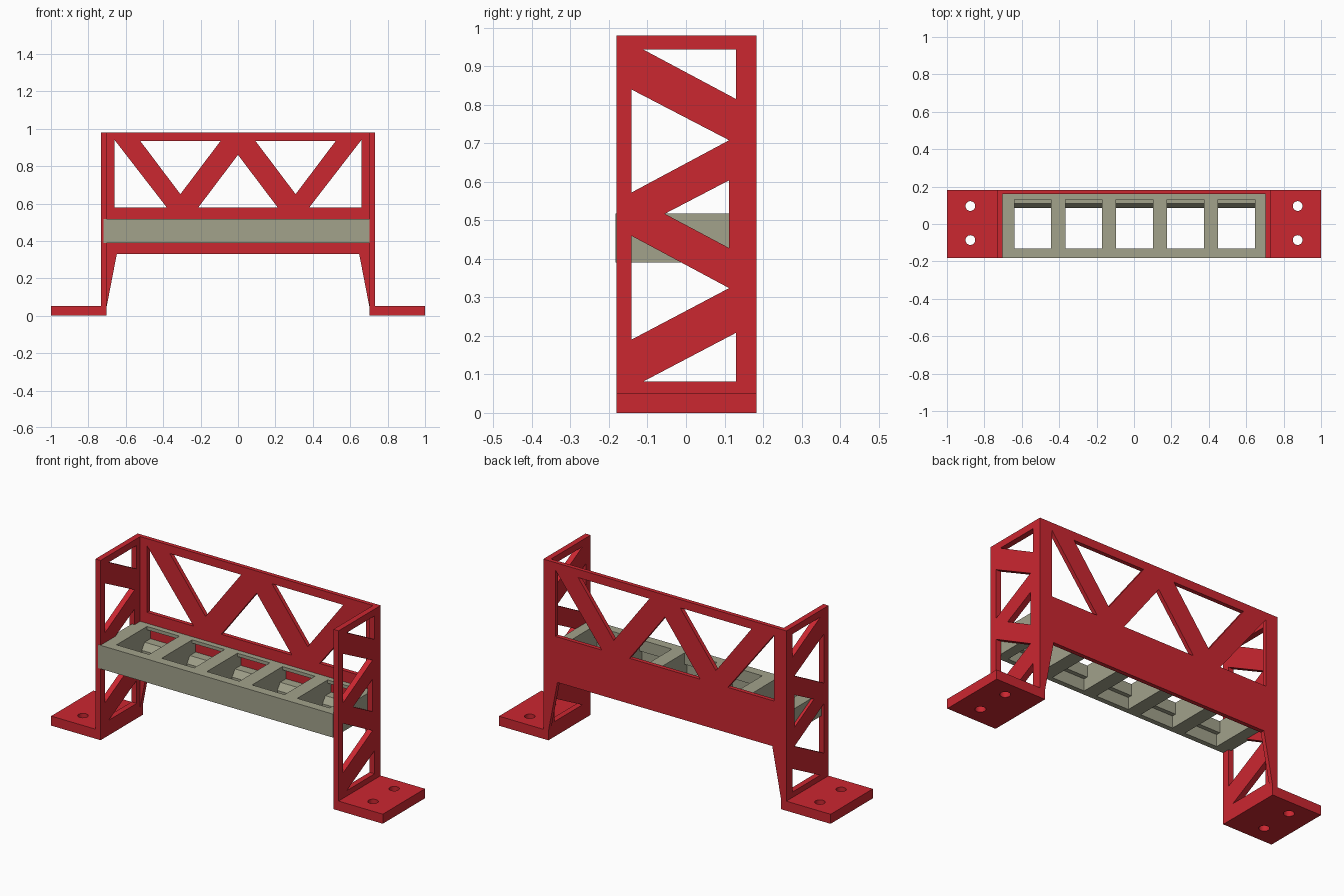
import bpy, bmesh, math

if "Cube" in bpy.data.objects:
    bpy.data.objects.remove(bpy.data.objects["Cube"])


def material(name, rgb):
    m = bpy.data.materials.new(name)
    m.diffuse_color = (*rgb, 1)
    m.use_nodes = True
    m.node_tree.nodes["Principled BSDF"].inputs["Base Color"].default_value = m.diffuse_color
    return m


RED = material("red", (0.6, 0.02, 0.03))
GREY = material("grey_green", (0.36, 0.36, 0.26))


def plate(name, outline, holes, axis, lo, hi, mat):
    """Flat plate with cut-outs: 2D outline filled, then extruded along an axis."""
    cu = bpy.data.curves.new(name + "_profile", 'CURVE')
    cu.dimensions = '2D'
    cu.fill_mode = 'BOTH'
    cu.extrude = (hi - lo) / 2
    for loop in [outline] + holes:
        s = cu.splines.new('POLY')
        s.points.add(len(loop) - 1)
        for p, (u, v) in zip(s.points, loop):
            p.co = (u, v, 0, 1)
        s.use_cyclic_u = True
    tmp = bpy.data.objects.new(name + "_profile", cu)
    bpy.context.collection.objects.link(tmp)
    deps = bpy.context.evaluated_depsgraph_get()
    me = bpy.data.meshes.new_from_object(tmp.evaluated_get(deps))
    bpy.data.objects.remove(tmp)
    mid = (lo + hi) / 2
    bm = bmesh.new()
    bm.from_mesh(me)
    for vert in bm.verts:
        u, v, w = vert.co
        w += mid
        vert.co = {'x': (w, u, v), 'y': (u, w, v), 'z': (u, v, w)}[axis]
    bmesh.ops.remove_doubles(bm, verts=bm.verts, dist=1e-5)
    bmesh.ops.recalc_face_normals(bm, faces=bm.faces)
    for f in bm.faces:
        f.smooth = False
    bm.to_mesh(me)
    bm.free()
    me.materials.clear()
    me.materials.append(mat)
    ob = bpy.data.objects.new(name, me)
    bpy.context.collection.objects.link(ob)
    return ob


def rect(u0, v0, u1, v1):
    return [(u0, v0), (u1, v0), (u1, v1), (u0, v1)]


def circle(u, v, r, n=32):
    return [(u + r * math.cos(2 * math.pi * i / n), v + r * math.sin(2 * math.pi * i / n))
            for i in range(n)]


def flip(loop):
    return [(-u, v) for u, v in loop]


IN, OUT, TOP, HALF = 0.702, 0.733, 0.98, 0.1825

# side trusses and bolted feet
side_holes = [
    [(-0.11, 0.943), (0.13, 0.943), (0.13, 0.815)],
    [(-0.142, 0.84), (-0.142, 0.572), (0.112, 0.708)],
    [(0.112, 0.604), (0.112, 0.428), (-0.055, 0.517)],
    [(-0.142, 0.46), (-0.142, 0.19), (0.112, 0.324)],
    [(0.13, 0.208), (0.13, 0.082), (-0.11, 0.082)],
]
for side, sx in (("left", -1), ("right", 1)):
    a, b = sorted((sx * IN, sx * OUT))
    plate(side + "_truss", rect(-0.181, 0, HALF, TOP), side_holes, 'x', a, b, RED)
    a, b = sorted((sx * OUT, sx * 1.0))
    bolts = [circle(sx * 0.875, y, 0.026) for y in (-0.086, 0.096)]
    plate(side + "_foot", rect(a, -0.181, b, HALF), bolts, 'z', 0, 0.052, RED)

# back truss with tapered legs
half_holes = [
    [(-0.66, 0.94), (-0.66, 0.578), (-0.38, 0.578)],
    [(-0.523, 0.935), (-0.093, 0.935), (-0.308, 0.65)],
]
back_holes = half_holes + [flip(h) for h in half_holes]
back_holes.append([(0, 0.86), (-0.213, 0.578), (0.213, 0.578)])
back = [(-IN, TOP), (-IN, 0.05), (-0.648, 0.33), (0.648, 0.33), (IN, 0.05), (IN, TOP)]
plate("back_truss", back, back_holes, 'y', 0.16, HALF, RED)

# socket tray with five snap-in pockets, open towards the back truss
tray = plate("socket_tray", rect(-HALF, 0.39, 0.16, 0.518), [], 'x', -0.718, IN, GREY)
pocket = [(-0.132, 0.54), (-0.132, 0.455), (-0.155, 0.455), (-0.155, 0.37),
          (0.085, 0.37), (0.085, 0.405), (0.11, 0.44), (0.18, 0.44),
          (0.18, 0.5), (0.13, 0.5), (0.13, 0.54)]
for i in range(5):
    x = 0.003 + (i - 2) * 0.2725
    cutter = plate("pocket_cutter", pocket, [], 'x', x - 0.098, x + 0.098, GREY)
    cutter.hide_render = True
    mod = tray.modifiers.new("pocket", 'BOOLEAN')
    mod.operation = 'DIFFERENCE'
    mod.solver = 'EXACT'
    mod.object = cutter
    bpy.context.view_layer.objects.active = tray
    bpy.ops.object.modifier_apply(modifier=mod.name)
    bpy.data.objects.remove(cutter)
